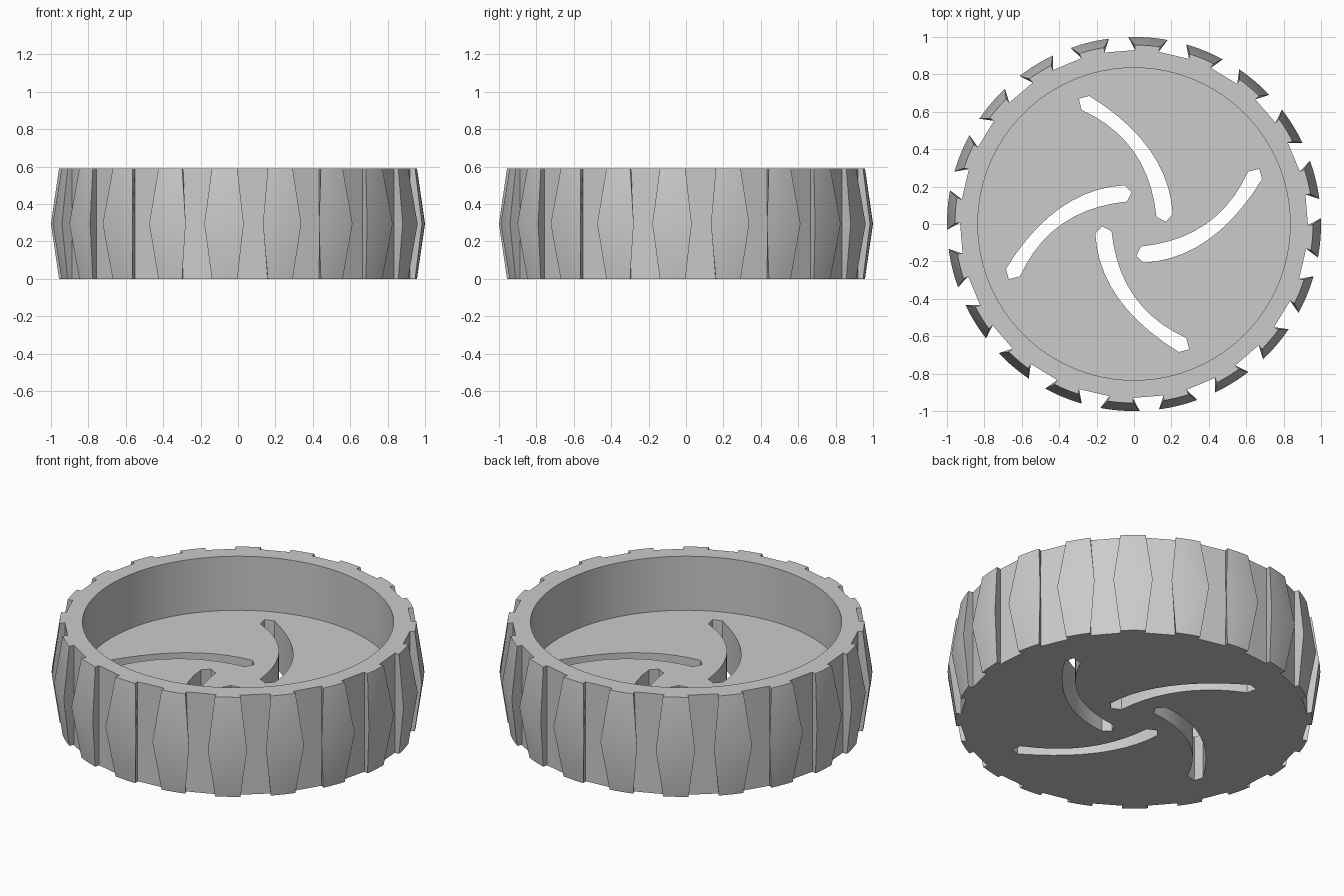
import bpy, bmesh, math

cube = bpy.data.objects.get("Cube")
if cube:
    bpy.data.objects.remove(cube, do_unlink=True)

HEIGHT, FLOOR_Z, BORE_R = 0.59, 0.27, 0.835
TEETH, PHASE = 20, -4.3

grey = bpy.data.materials.new("plain grey")
grey.use_nodes = True
grey.diffuse_color = (0.6, 0.6, 0.6, 1)
grey.node_tree.nodes["Principled BSDF"].inputs["Base Color"].default_value = (0.6, 0.6, 0.6, 1)


def polar(r, deg):
    a = math.radians(deg)
    return r * math.cos(a), r * math.sin(a)


def loft(name, levels):
    """Closed solid through a stack of matching outlines, given as (z, points)."""
    bm = bmesh.new()
    rings = [[bm.verts.new((x, y, z)) for x, y in pts] for z, pts in levels]
    n = len(rings[0])
    for low, high in zip(rings, rings[1:]):
        for i in range(n):
            j = (i + 1) % n
            bm.faces.new((low[i], low[j], high[j], high[i]))
    bm.faces.new(rings[0][::-1])
    bm.faces.new(rings[-1])
    bmesh.ops.recalc_face_normals(bm, faces=bm.faces)
    mesh = bpy.data.meshes.new(name)
    bm.to_mesh(mesh)
    bm.free()
    mesh.materials.append(grey)
    obj = bpy.data.objects.new(name, mesh)
    bpy.context.collection.objects.link(obj)
    return obj


def tread_outline(outer_r, half):
    """Dovetailed teeth around the wheel; half is the tooth half angle."""
    pts = []
    for k in range(TEETH):
        mid = PHASE + k * 360 / TEETH
        pts.append(polar(0.93, mid - 3.9))
        pts += [polar(outer_r, mid + half * s / 3) for s in range(-3, 4)]
        pts.append(polar(0.93, mid + 3.9))
    return pts


def bow(p, m, q, steps=10):
    """Smooth curve from p to q passing through m halfway."""
    out = []
    for i in range(steps + 1):
        t = i / steps
        a, b, c = (1 - t) * (1 - 2 * t), 4 * t * (1 - t), t * (2 * t - 1)
        out.append((a * p[0] + b * m[0] + c * q[0], a * p[1] + b * m[1] + c * q[1]))
    return out


# Barrel-shaped wheel with teeth, widest at mid height
edge, belly = tread_outline(0.957, 4.1), tread_outline(1.0, 6.05)
wheel = loft("wheel", [(0, edge), (HEIGHT / 2, belly), (HEIGHT, edge)])

# Cutters: round bore above the floor, four curved slots through the floor
circle = [polar(BORE_R, i * 360 / 96) for i in range(96)]
cutters = [loft("bore_cutter", [(FLOOR_Z, circle), (HEIGHT + 0.2, circle)])]
slot = bow((-0.24, 0.685), (0.085, 0.395), (0.207, 0.05))
slot += [(0.17, 0.012)]
slot += bow((0.12, 0.037), (0.0, 0.385), (-0.28, 0.61))
slot += [(-0.295, 0.67)]
for k in range(4):
    c, s = round(math.cos(k * math.pi / 2)), round(math.sin(k * math.pi / 2))
    turned = [(c * x - s * y, s * x + c * y) for x, y in slot]
    cutters.append(loft("slot_cutter", [(-0.1, turned), (FLOOR_Z + 0.1, turned)]))

bpy.ops.object.select_all(action='DESELECT')
bpy.context.view_layer.objects.active = wheel
wheel.select_set(True)
for cutter in cutters:
    mod = wheel.modifiers.new("cut", 'BOOLEAN')
    mod.operation, mod.solver, mod.object = 'DIFFERENCE', 'EXACT', cutter
    bpy.ops.object.modifier_apply(modifier=mod.name)
    bpy.data.objects.remove(cutter, do_unlink=True)

bpy.ops.object.shade_smooth_by_angle(angle=math.radians(25))
